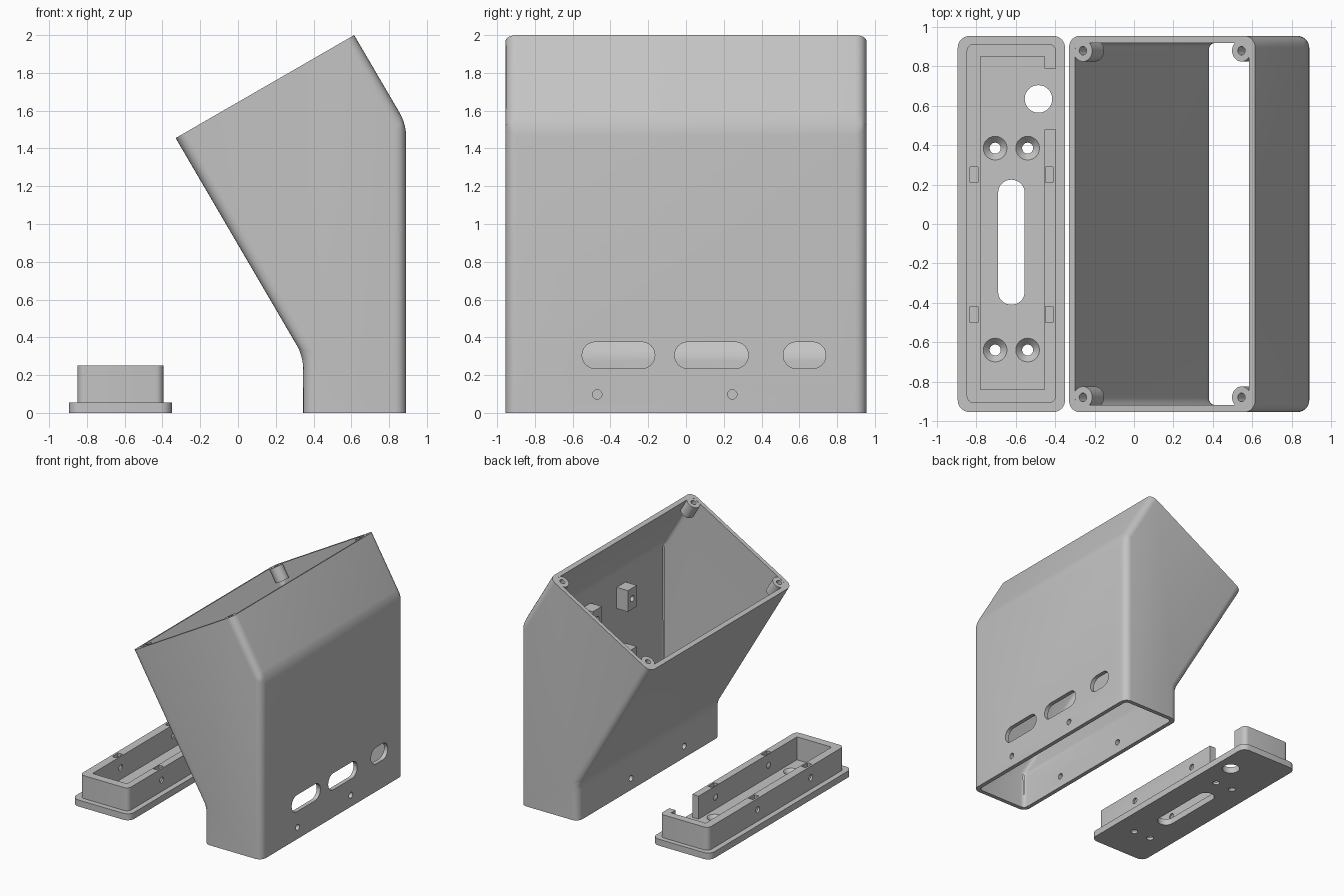
import bpy, bmesh, math
from mathutils import Matrix, Vector

if "Cube" in bpy.data.objects:
    bpy.data.objects.remove(bpy.data.objects["Cube"])

grey = bpy.data.materials.new("light grey plastic")
grey.diffuse_color = (0.55, 0.55, 0.55, 1)
grey.use_nodes = True
grey.node_tree.nodes["Principled BSDF"].inputs["Base Color"].default_value = grey.diffuse_color


def finish(bm, name):
    bmesh.ops.recalc_face_normals(bm, faces=bm.faces)
    me = bpy.data.meshes.new(name)
    bm.to_mesh(me)
    bm.free()
    me.materials.append(grey)
    ob = bpy.data.objects.new(name, me)
    bpy.context.collection.objects.link(ob)
    return ob


def combine(target, tool, op):
    """Boolean the tool into the target, then discard the tool."""
    mod = target.modifiers.new("bool", 'BOOLEAN')
    mod.operation, mod.object, mod.solver = op, tool, 'EXACT'
    bpy.ops.object.select_all(action='DESELECT')
    bpy.context.view_layer.objects.active = target
    target.select_set(True)
    bpy.ops.object.modifier_apply(modifier=mod.name)
    bpy.data.objects.remove(tool)


def box(name, lo, hi, axis=2, radius=0.0, seg=6):
    """Box between two corners, edges along one axis rounded."""
    lo, hi = Vector(lo), Vector(hi)
    bm = bmesh.new()
    bmesh.ops.create_cube(bm, size=1)
    for v in bm.verts:
        v.co = Vector([(lo[i] + hi[i]) / 2 + v.co[i] * (hi[i] - lo[i]) for i in range(3)])
    if radius:
        edges = [e for e in bm.edges
                 if abs((e.verts[0].co - e.verts[1].co).normalized()[axis]) > 0.99]
        bmesh.ops.bevel(bm, geom=edges, offset=radius, segments=seg, profile=0.5, affect='EDGES')
    return finish(bm, name)


def cylinder(name, loc, r, length, rot=Matrix(), r_top=None, seg=32):
    bm = bmesh.new()
    bmesh.ops.create_cone(bm, cap_ends=True, segments=seg, radius1=r,
                          radius2=r if r_top is None else r_top, depth=length,
                          matrix=Matrix.Translation(loc) @ rot)
    return finish(bm, name)


def bent_body(name, pts, half, radius):
    """Side profile pulled across y; all edges rounded except the two ends."""
    bm = bmesh.new()
    a = [bm.verts.new((x, -half, z)) for x, z in pts]
    b = [bm.verts.new((x, half, z)) for x, z in pts]
    n = len(pts)
    bm.faces.new(a)
    bm.faces.new(b[::-1])
    quads = [bm.faces.new((a[i], b[i], b[(i + 1) % n], a[(i + 1) % n])) for i in range(n)]
    ends = set(quads[0].edges) | set(quads[3].edges)
    bmesh.ops.recalc_face_normals(bm, faces=bm.faces)
    bmesh.ops.bevel(bm, geom=[e for e in bm.edges if e not in ends], offset=radius,
                    segments=6, profile=0.5, affect='EDGES')
    return finish(bm, name)


ALONG_X = Matrix.Rotation(math.pi / 2, 4, 'Y')
TILT = Matrix.Rotation(math.radians(-30), 4, 'Y')

# Hollow bent housing, open at the bottom and at the tilted top
housing = bent_body("housing", [(.345, 0), (.89, 0), (.89, 1.53), (.615, 2.0),
                                (-.33, 1.455), (.345, .30)], .955, .06)
combine(housing, bent_body("cavity", [(.38, -.1), (.855, -.1), (.855, 1.521), (.534, 2.069),
                                      (-.35, 1.559), (.38, .309)], .92, .035), 'DIFFERENCE')

# Screw bosses in the corners of the tilted opening
for x, sx in ((-.26, -1), (.545, 1)):
    for sy in (-1, 1):
        top = Vector((x, sy * .88, 1.455 + (x + .33) * .5767))
        axis = TILT @ Vector((0, 0, 1))
        combine(housing, cylinder("boss", top - axis * .061, .055, .12, TILT), 'UNION')
        fill = box("boss_fill", (min(0, sx * .05), min(0, sy * .05), -.12),
                   (max(0, sx * .05), max(0, sy * .05), -.0015))
        fill.data.transform(Matrix.Translation(top) @ TILT)
        combine(housing, fill, 'UNION')
        combine(housing, cylinder("boss_hole", top - axis * .04, .022, .12, TILT, seg=20),
                'DIFFERENCE')

# Board mounts on the inside of the tall wall
for y in (-.35, .12):
    for z in (.77, 1.29):
        combine(housing, box("mount", (.75, y - .06, z - .09), (.865, y + .06, z + .09)), 'UNION')
        combine(housing, cylinder("mount_hole", (.77, y, z), .025, .12, ALONG_X, seg=16),
                'DIFFERENCE')

# Cable slots in the tall wall
for y0, y1 in ((-.55, -.165), (-.06, .33), (.515, .74)):
    combine(housing, box("slot", (.8, y0, .235), (1, y1, .375), 0, .0695, 8), 'DIFFERENCE')

# Fixing holes through both lower walls
for y in (-.47, .245):
    combine(housing, cylinder("fixing_hole", (.62, y, .098), .025, .8, ALONG_X, seg=20),
            'DIFFERENCE')

# Collar of the base: hollow frame with a gap, nut pockets and side holes
collar = box("collar", (-.85, -.91, .03), (-.395, .915, .25), 2, .04)
combine(collar, box("collar_cavity", (-.78, -.84, 0), (-.455, .85, .3)), 'DIFFERENCE')
combine(collar, box("gap", (-.5, .48, 0), (-.3, .79, .3)), 'DIFFERENCE')
for y in (.25, -.46):
    for x in (-.812, -.43):
        combine(collar, box("nut_pocket", (x - .02, y - .04, .11), (x + .02, y + .04, .3)),
                'DIFFERENCE')
    combine(collar, cylinder("side_hole", (-.6225, y, .153), .025, .7, ALONG_X, seg=20),
            'DIFFERENCE')

# Base plate with long slot, cable hole and countersunk screw holes
base = box("base_plate", (-.895, -.955, 0), (-.35, .955, .055), 2, .06)
combine(base, collar, 'UNION')
combine(base, box("long_slot", (-.69, -.41, -.1), (-.555, .225, .2), 2, .067, 8), 'DIFFERENCE')
combine(base, cylinder("cable_hole", (-.485, .635, 0), .07, .3), 'DIFFERENCE')
for x in (-.705, -.54):
    for y in (.385, -.64):
        combine(base, cylinder("screw_hole", (x, y, 0), .028, .3, seg=24), 'DIFFERENCE')
        combine(base, cylinder("countersink", (x, y, .04), .027, .04, r_top=.065, seg=24),
                'DIFFERENCE')

# Smooth the rounded edges, keep the hard ones
for ob in (housing, base):
    bpy.ops.object.select_all(action='DESELECT')
    ob.select_set(True)
    bpy.context.view_layer.objects.active = ob
    bpy.ops.object.shade_smooth_by_angle(angle=math.radians(28))
